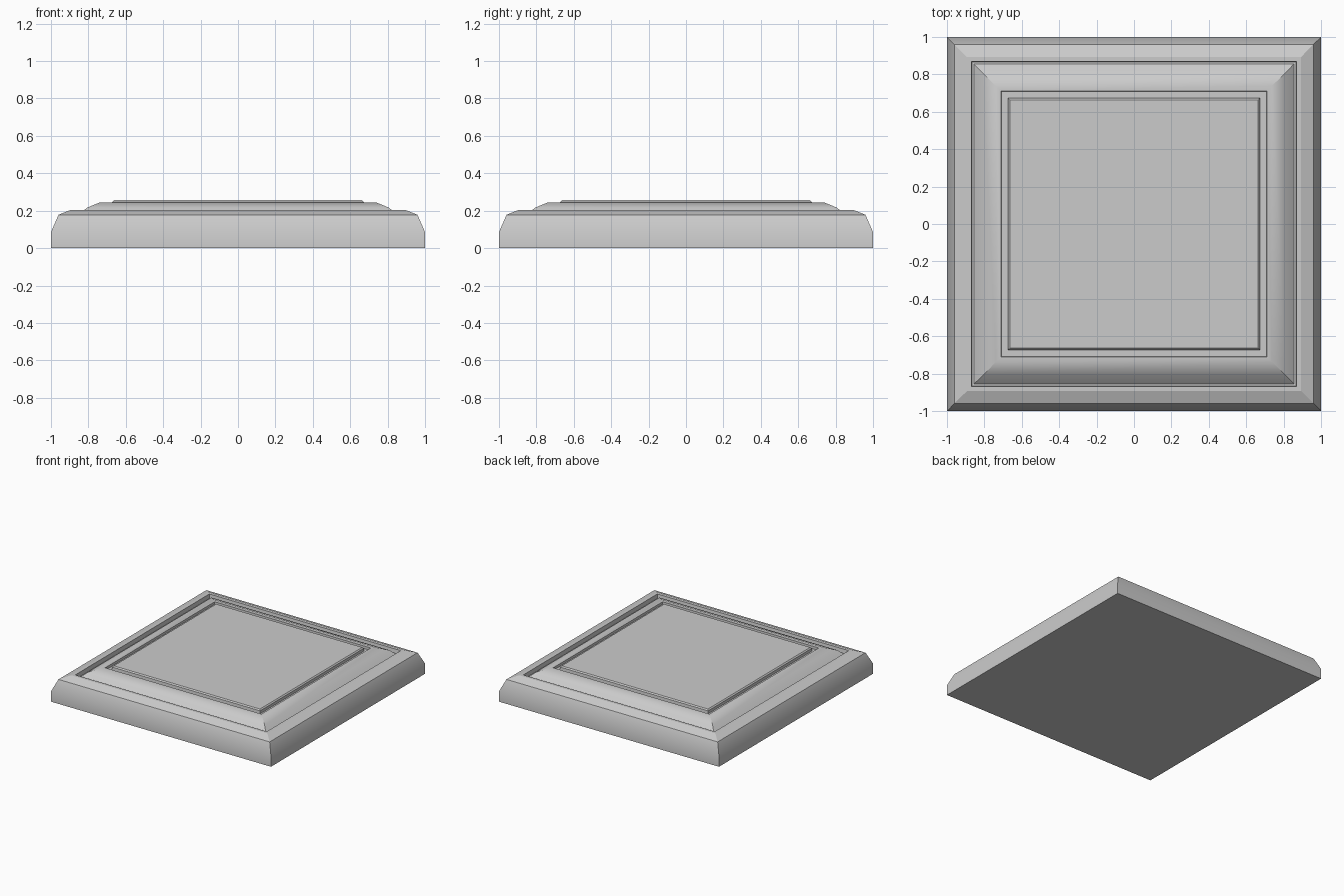
import bpy, bmesh, math

if "Cube" in bpy.data.objects:
    bpy.data.objects.remove(bpy.data.objects["Cube"])


def square_rings(name, profile, hard=()):
    """Sweep a (half width, height) profile round a square; cap both ends."""
    bm = bmesh.new()
    rings = []
    for r, z in profile:
        rings.append([bm.verts.new((sx * r, sy * r, z))
                      for sx, sy in ((-1, -1), (1, -1), (1, 1), (-1, 1))])
    for a, b in zip(rings, rings[1:]):
        for i in range(4):
            j = (i + 1) % 4
            bm.faces.new((a[i], a[j], b[j], b[i]))
    bm.faces.new(rings[0][::-1])
    bm.faces.new(rings[-1])
    bmesh.ops.recalc_face_normals(bm, faces=bm.faces)

    # smooth shading, sharp past 30 degrees and on the chosen rings
    hard_verts = {v for k in hard for v in rings[k]}
    for f in bm.faces:
        f.smooth = True
    for e in bm.edges:
        angle = e.calc_face_angle(0)
        on_ring = e.verts[0] in hard_verts and e.verts[1] in hard_verts
        e.smooth = angle < math.radians(30) and not on_ring

    mesh = bpy.data.meshes.new(name)
    bm.to_mesh(mesh)
    bm.free()
    obj = bpy.data.objects.new(name, mesh)
    bpy.context.collection.objects.link(obj)
    return obj


# framed square tile: outer moulding, cove groove, sloped border, inset panel
profile = [
    (1.0, 0.0), (1.0, 0.085),            # base side
    (0.96, 0.178), (0.893, 0.205),       # bevelled shoulder
    (0.87, 0.205), (0.865, 0.172),       # lip and drop into outer groove
    (0.856, 0.172), (0.808, 0.216),      # steep part of border
    (0.737, 0.245), (0.71, 0.245),       # gentle part and flat
    (0.709, 0.225), (0.675, 0.225),      # inner groove
    (0.673, 0.247), (0.664, 0.256),      # panel edge
]
square_rings("panelled_tile", profile, hard=(2, 3))
